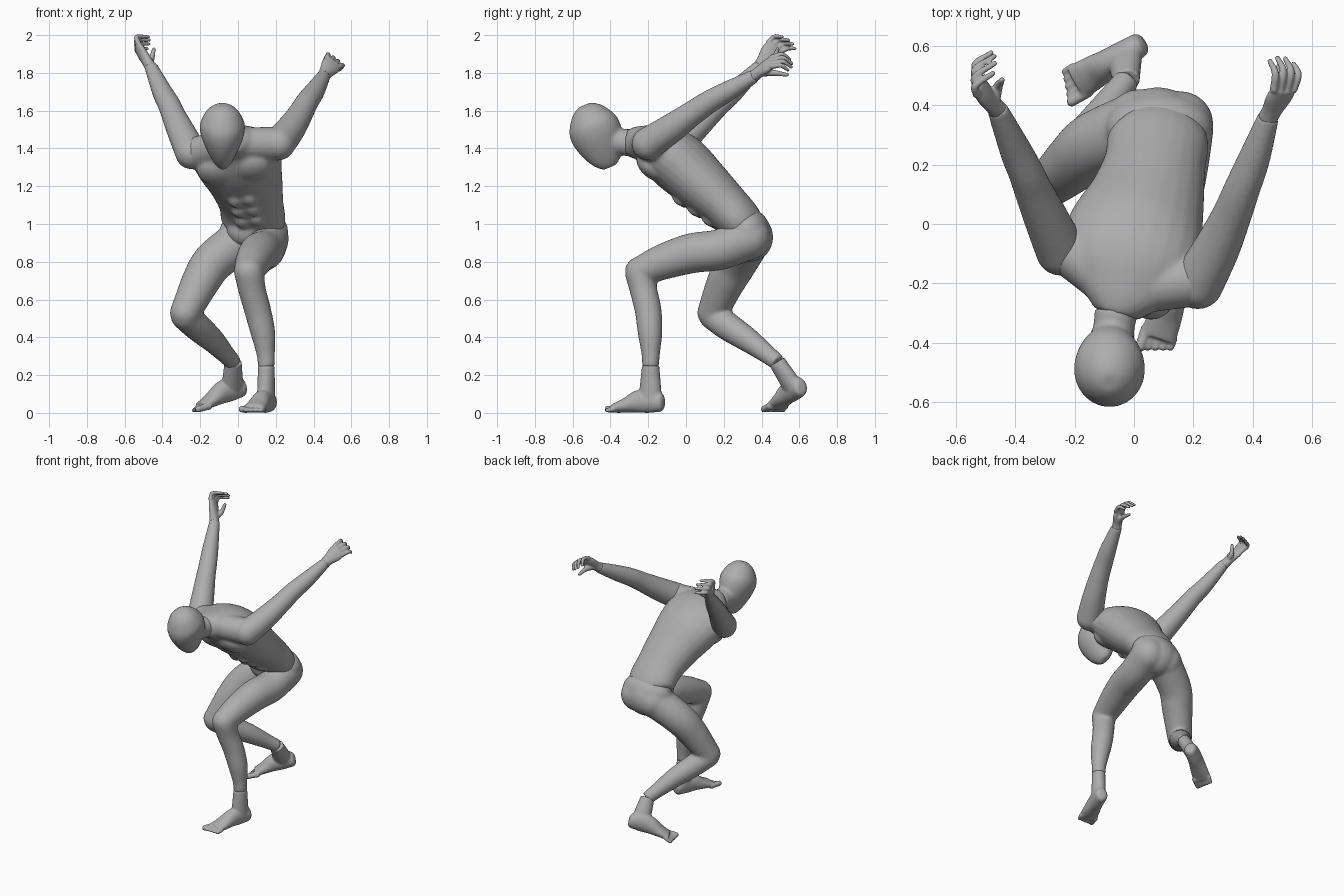
import bpy, bmesh, math
from mathutils import Vector as V, Matrix

cube = bpy.data.objects.get("Cube")
if cube:
    bpy.data.objects.remove(cube)

mat = bpy.data.materials.new("matte_grey")
mat.use_nodes = True
GREY = (0.42, 0.42, 0.42, 1)
mat.diffuse_color = GREY
mat.node_tree.nodes["Principled BSDF"].inputs["Base Color"].default_value = GREY


def basis(x, y, z, at):
    m = Matrix((x, y, z)).transposed().to_4x4()
    m.translation = V(at)
    return m


def ball(bm, at, r, axes=None):
    """Ellipsoid with radii r along the given axes."""
    r = V((r, r, r)) if isinstance(r, float) else V(r)
    m = basis(*axes, at) if axes else Matrix.Translation(V(at))
    bmesh.ops.create_uvsphere(bm, u_segments=24, v_segments=14, radius=1,
                              matrix=m @ Matrix.Diagonal((*r, 1)))


def spline(pts, steps=6):
    """Catmull-Rom samples through tuples of any length."""
    p = [V(q) for q in pts]
    p = [p[0] * 2 - p[1]] + p + [p[-1] * 2 - p[-2]]
    out = []
    for i in range(1, len(p) - 2):
        a, b, c, d = p[i - 1:i + 3]
        for k in range(steps):
            t = k / steps
            out.append(b + (c - a) * (t / 2) + (a * 2 - b * 5 + c * 4 - d) * (t * t / 2)
                       + (b * 3 - a - c * 3 + d) * (t ** 3 / 2))
    return out + [p[-2]]


def loft(bm, pts, side=None, side_end=None, n=24, ends=""):
    """Tube through (x, y, z, half width, half depth) or (x, y, z, radius)."""
    pts = [tuple(q) if len(q) == 5 else (*q, q[3]) for q in pts]
    rows = spline(pts)
    mid = [V(q[:3]) for q in rows]
    first = V(side) if side else (mid[-1] - mid[0]).orthogonal()
    last = V(side_end) if side_end else first
    rings = []
    for i, q in enumerate(rows):
        tan = (mid[min(i + 1, len(mid) - 1)] - mid[max(i - 1, 0)]).normalized()
        s = first.lerp(last, i / (len(rows) - 1))
        s = (s - tan * s.dot(tan)).normalized()
        d = tan.cross(s)
        rings.append([bm.verts.new(mid[i] + s * (q[3] * math.cos(a)) + d * (q[4] * math.sin(a)))
                      for a in (math.tau * k / n for k in range(n))])
    for a, b in zip(rings, rings[1:]):
        for k in range(n):
            bm.faces.new((a[k], a[(k + 1) % n], b[(k + 1) % n], b[k]))
    bm.faces.new(rings[0][::-1])
    bm.faces.new(rings[-1])
    if "s" in ends:
        ball(bm, pts[0][:3], pts[0][3])
    if "e" in ends:
        ball(bm, pts[-1][:3], pts[-1][3])


def finish(bm, name, voxel=0.01, smooth=4):
    """Fuse the overlapping volumes into one smooth skin."""
    me = bpy.data.meshes.new(name)
    bm.to_mesh(me)
    bm.free()
    ob = bpy.data.objects.new(name, me)
    bpy.context.collection.objects.link(ob)
    me.materials.append(mat)
    me.polygons.foreach_set("use_smooth", [True] * len(me.polygons))
    rm = ob.modifiers.new("fuse", 'REMESH')
    rm.mode, rm.voxel_size, rm.use_smooth_shade = 'VOXEL', voxel, True
    sm = ob.modifiers.new("relax", 'SMOOTH')
    sm.factor, sm.iterations = 0.5, smooth


# Head: egg tapering along a tilted axis from crown to chin, with the neck fused in
bm = bmesh.new()
crown, chin = V((-0.084, -0.537, 1.63)), V((-0.08, -0.402, 1.3))
profile = ((0, 0.03, 0.03), (0.04, 0.058, 0.06), (0.13, 0.09, 0.095), (0.3, 0.118, 0.131),
           (0.45, 0.116, 0.138), (0.6, 0.1, 0.128), (0.75, 0.077, 0.108), (0.88, 0.053, 0.082),
           (0.96, 0.034, 0.056), (1, 0.02, 0.035))
loft(bm, [(*crown.lerp(chin, t), w, d) for t, w, d in profile], (1, 0, 0))
loft(bm, [(-0.08, -0.42, 1.45, 0.08), (-0.068, -0.35, 1.435, 0.07), (-0.06, -0.295, 1.43, 0.074)])
finish(bm, "head", smooth=5)

# Torso: twisting loft with shoulder girdle, chest and belly muscles
bm = bmesh.new()
hip_side, chest_side = V((0.99, -0.1, 0)), V((0.95, -0.25, 0.12))
loft(bm, [(0.065, 0.325, 0.945, 0.11, 0.1), (0.08, 0.29, 1.01, 0.168, 0.117),
          (0.07, 0.2, 1.105, 0.172, 0.128), (0.042, 0.08, 1.215, 0.198, 0.149),
          (0.002, -0.04, 1.325, 0.234, 0.162), (-0.02, -0.14, 1.39, 0.232, 0.142),
          (-0.04, -0.23, 1.425, 0.16, 0.098), (-0.06, -0.305, 1.43, 0.075, 0.073)],
     hip_side, chest_side)
ball(bm, (0.04, 0.245, 0.97), (0.1, 0.085, 0.095))
for shoulder in ((-0.22, -0.085, 1.375, 0.088), (0.195, -0.19, 1.425, 0.09)):
    loft(bm, [(-0.045, -0.225, 1.425, 0.085), shoulder], ends="se")
side = chest_side.normalized()
front = V((0, -0.66, -0.75))
front = (front - side * front.dot(side)).normalized()
axes = (side, front.cross(side), front)
for s in (-1, 1):
    ball(bm, V((-0.015, -0.1, 1.355)) + side * (s * 0.09) + front * 0.084, (0.11, 0.1, 0.06), axes)
    for k in range(3):
        c = V((0.035, 0.06, 1.225)).lerp(V((0.07, 0.2, 1.1)), k / 2)
        ball(bm, c + side * (s * 0.038) + front * (0.142 - k * 0.011), (0.036, 0.04, 0.018), axes)
finish(bm, "torso", smooth=8)

# Hips and both legs
bm = bmesh.new()
ball(bm, (0.085, 0.325, 0.965), (0.182, 0.12, 0.118))
ball(bm, (0.08, 0.34, 0.93), (0.14, 0.122, 0.13))
ball(bm, (0.155, 0.335, 0.925), 0.114)
ball(bm, (0.02, 0.34, 0.915), 0.116)
loft(bm, [(0.155, 0.32, 0.92, 0.114), (0.14, 0.18, 0.865, 0.108), (0.11, 0.03, 0.845, 0.106),
          (0.08, -0.12, 0.8, 0.095), (0.057, -0.245, 0.748, 0.079)], ends="se")
loft(bm, [(0.06, -0.243, 0.735, 0.079), (0.075, -0.225, 0.65, 0.073), (0.105, -0.2, 0.54, 0.071),
          (0.133, -0.19, 0.42, 0.065), (0.147, -0.187, 0.31, 0.049), (0.15, -0.187, 0.24, 0.045)],
     ends="s")
loft(bm, [(0.01, 0.33, 0.91, 0.116), (-0.13, 0.27, 0.8, 0.11), (-0.195, 0.215, 0.7, 0.102),
          (-0.245, 0.17, 0.6, 0.09), (-0.28, 0.14, 0.53, 0.081)], ends="se")
loft(bm, [(-0.28, 0.145, 0.515, 0.077), (-0.215, 0.225, 0.455, 0.075), (-0.135, 0.33, 0.385, 0.065),
          (-0.065, 0.43, 0.31, 0.05), (-0.022, 0.487, 0.265, 0.044)], ends="s")
finish(bm, "hips_and_legs", smooth=9)


def foot(name, origin, forward, ankle, inner):
    """Foot along forward; inner is +1 when the big toe is on the left."""
    f = V(forward).normalized()
    s = V((0, 0, 1)).cross(f).normalized()
    u = f.cross(s)
    m = basis(f, s, u, origin)
    bm = bmesh.new()
    loft(bm, [(*(m @ V((x, 0, z))), w, h) for x, z, w, h in (
        (-0.072, 0.05, 0.022, 0.026), (-0.056, 0.052, 0.04, 0.048), (0, 0.064, 0.046, 0.064),
        (0.07, 0.06, 0.05, 0.06), (0.14, 0.04, 0.058, 0.04), (0.21, 0.023, 0.062, 0.023))], s)
    a, b = V(ankle), m @ V((0.005, 0, 0.06))
    loft(bm, [(*a, 0.044, 0.046), (*a.lerp(b, 0.5), 0.045, 0.056), (*b, 0.046, 0.066)], s)
    down = V((f.x, f.y, 0)).normalized()
    for k in range(5):
        r = 0.02 if k == 0 else 0.0155 - k * 0.0005
        base = m @ V((0.195, inner * (0.046 - k * 0.0245), 0.019))
        tip = base + down * (0.064 - k * 0.008)
        tip.z = r
        loft(bm, [(*base, r), (*tip, r * 0.9)], n=12, ends="se")
    finish(bm, name, 0.006, 4)


foot("left_foot", (0.15, -0.185, 0), (-0.33, -0.94, 0), (0.15, -0.187, 0.25), -1)
foot("right_foot", (-0.013, 0.585, 0.068), (-0.8, -0.48, -0.25), (-0.026, 0.482, 0.27), 1)

# Arms
bm = bmesh.new()
loft(bm, [(0.215, -0.2, 1.425, 0.088), (0.28, -0.08, 1.505, 0.078), (0.33, 0.03, 1.583, 0.067),
          (0.365, 0.12, 1.645, 0.061), (0.405, 0.22, 1.702, 0.054), (0.455, 0.365, 1.785, 0.036)],
     ends="s")
finish(bm, "left_arm")
bm = bmesh.new()
loft(bm, [(-0.247, -0.09, 1.375, 0.085), (-0.297, 0.02, 1.48, 0.075), (-0.338, 0.11, 1.568, 0.065),
          (-0.365, 0.175, 1.632, 0.06), (-0.4, 0.25, 1.697, 0.054), (-0.462, 0.39, 1.835, 0.035)],
     ends="s")
finish(bm, "right_arm")


def hand(name, wrist, knuckle, across, bend, tip, thumb):
    """Palm plus four curled fingers spread along across, and a thumb path."""
    w, kn, ac = V(wrist), V(knuckle), V(across).normalized()
    ac = (ac - (kn - w).normalized() * ac.dot((kn - w).normalized())).normalized()
    bm = bmesh.new()
    loft(bm, [(*w, 0.034, 0.033), (*w.lerp(kn, 0.3), 0.038, 0.028),
              (*w.lerp(kn, 0.7), 0.052, 0.025), (*kn, 0.05, 0.019)], ac)
    for k in range(4):
        off = ac * ((k - 1.5) * 0.027)
        size = (0.9, 1, 0.97, 0.8)[k]
        a = kn + off
        b = a + V(bend) * size + off * 0.2
        c = b + V(tip) * size
        loft(bm, [(*a, 0.0145), (*b, 0.0125), (*c, 0.009)], n=12, ends="se")
    loft(bm, [(*w.lerp(kn, 0.25), 0.022), (*V(thumb[0]), 0.017), (*V(thumb[1]), 0.01)],
         n=12, ends="se")
    finish(bm, name, 0.005, 2)


hand("left_hand", (0.45, 0.355, 1.78), (0.505, 0.455, 1.858), (0.65, -0.1, -0.6),
     (0.012, 0.06, 0.012), (-0.02, 0.045, -0.03), ((0.49, 0.46, 1.8), (0.49, 0.535, 1.79)))
hand("right_hand", (-0.456, 0.38, 1.82), (-0.53, 0.47, 1.938), (-0.1, 0.85, -0.4),
     (-0.005, 0.04, 0.026), (0.065, 0.045, 0.0), ((-0.46, 0.46, 1.87), (-0.445, 0.485, 1.925)))
